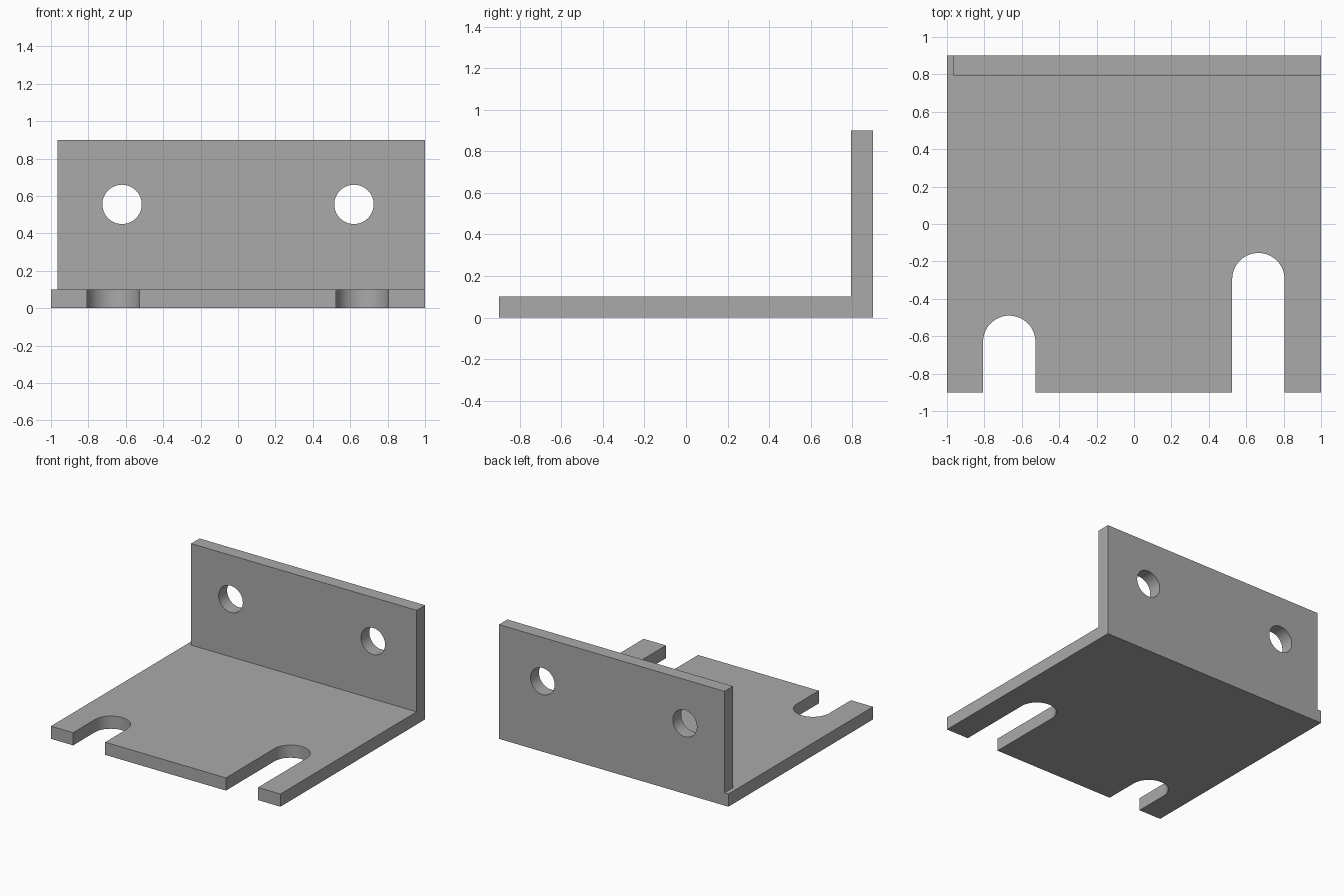
import bpy
import math

default = bpy.data.objects.get("Cube")
if default:
    bpy.data.objects.remove(default, do_unlink=True)

# Material
metal = bpy.data.materials.new("plain grey metal")
metal.use_nodes = True
grey = (0.4, 0.4, 0.4, 1)
metal.diffuse_color = grey
metal.node_tree.nodes["Principled BSDF"].inputs["Base Color"].default_value = grey


def box(name, low, high):
    """Box between two opposite corners."""
    bpy.ops.mesh.primitive_cube_add(size=1)
    obj = bpy.context.object
    obj.name = name
    for v in obj.data.vertices:
        v.co = [h if c > 0 else l for c, l, h in zip(v.co, low, high)]
    obj.data.materials.append(metal)
    return obj


def cylinder(name, radius, depth, location, rotation=(0, 0, 0)):
    bpy.ops.mesh.primitive_cylinder_add(vertices=64, radius=radius, depth=depth,
                                        location=location, rotation=rotation)
    obj = bpy.context.object
    obj.name = name
    obj.data.materials.append(metal)
    return obj


def combine(target, tool, operation):
    """Apply a boolean and discard the tool object."""
    mod = target.modifiers.new(operation.lower(), "BOOLEAN")
    mod.operation = operation
    mod.solver = "EXACT"
    mod.object = tool
    bpy.context.view_layer.objects.active = target
    bpy.ops.object.modifier_apply(modifier=mod.name)
    bpy.data.objects.remove(tool, do_unlink=True)


# L-shaped bracket: base plate and slightly narrower back wall
THICK = 0.1
bracket = box("angle_bracket", (-1, -0.9, 0), (1, 0.9, THICK))
wall = box("back_wall", (-0.965, 0.795, 0), (1, 0.9, 0.9))
combine(bracket, wall, "UNION")

# Round-ended slots open to the front edge
SLOT_R = 0.14
for x, end_y in ((-0.667, -0.63), (0.665, -0.295)):
    slot = cylinder("slot_end", SLOT_R, 0.4, (x, end_y, THICK / 2))
    channel = box("slot_channel", (x - SLOT_R, -1.1, -0.15), (x + SLOT_R, end_y, 0.25))
    combine(bracket, slot, "DIFFERENCE")
    combine(bracket, channel, "DIFFERENCE")

# Bolt holes through the wall
for side in (-1, 1):
    hole = cylinder("bolt_hole", 0.105, 0.4, (side * 0.62, 0.85, 0.555),
                    (math.pi / 2, 0, 0))
    combine(bracket, hole, "DIFFERENCE")

# Smooth the curved walls, keep the edges crisp
bpy.ops.object.select_all(action="DESELECT")
bracket.select_set(True)
bpy.context.view_layer.objects.active = bracket
bpy.ops.object.shade_smooth_by_angle(angle=math.radians(30))
